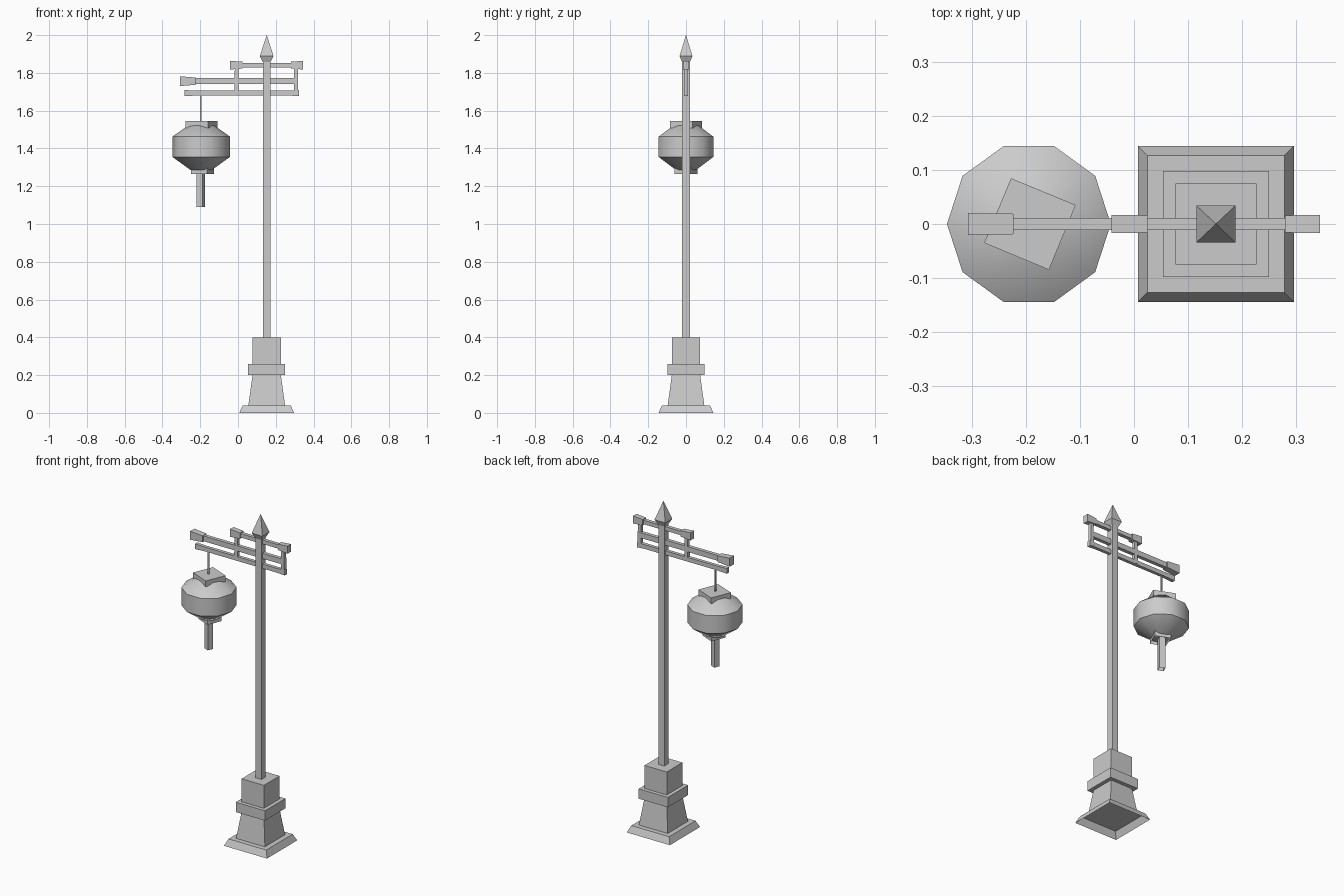
import bpy, bmesh, math
from mathutils import Matrix, Vector

if "Cube" in bpy.data.objects:
    bpy.data.objects.remove(bpy.data.objects["Cube"], do_unlink=True)

metal = bpy.data.materials.new("plain grey")
metal.use_nodes = True
GREY = (0.6, 0.6, 0.6, 1)
metal.diffuse_color = GREY
metal.node_tree.nodes["Principled BSDF"].inputs["Base Color"].default_value = GREY

POLE_X = 0.152
LAMP_X = -0.195
TURN = math.radians(-22.5)


def loft(name, sections, x=0, z=0, axis="z", sides=4, turn=0, open_start=False):
    """Stack sections (position, half width, half depth) along z or x."""
    bm = bmesh.new()
    rings = []
    for t, a, b in sections:
        if sides == 4:
            pts = [(a, b), (-a, b), (-a, -b), (a, -b)]
        else:
            angles = [math.tau * i / sides for i in range(sides)]
            pts = [(a * math.cos(k), b * math.sin(k)) for k in angles]
        rings.append([bm.verts.new((p, q, t) if axis == "z" else (t, p, q))
                      for p, q in pts])
    for low, high in zip(rings, rings[1:]):
        for i in range(sides):
            j = (i + 1) % sides
            bm.faces.new((low[i], low[j], high[j], high[i]))
    if not open_start:
        bm.faces.new(rings[0][::-1])
    bm.faces.new(rings[-1])
    bmesh.ops.remove_doubles(bm, verts=bm.verts, dist=0.00001)
    bmesh.ops.rotate(bm, verts=bm.verts, matrix=Matrix.Rotation(turn, 3, "Z"))
    bmesh.ops.translate(bm, verts=bm.verts, vec=Vector((x, 0, z)))
    mesh = bpy.data.meshes.new(name)
    bm.to_mesh(mesh)
    bm.free()
    mesh.materials.append(metal)
    obj = bpy.data.objects.new(name, mesh)
    bpy.context.collection.objects.link(obj)
    return obj


def square(name, z0, half0, z1, half1, x=POLE_X, **options):
    return loft(name, [(z0, half0, half0), (z1, half1, half1)], x=x, **options)


# Stepped pedestal and pole
square("base_foot", 0, 0.145, 0.04, 0.127, open_start=True)
square("base_plinth", 0.04, 0.097, 0.2, 0.075)
square("base_collar", 0.2, 0.098, 0.26, 0.098)
square("base_block", 0.26, 0.075, 0.4, 0.075)
square("pole", 0.4, 0.02, 1.87, 0.02)

# Pointed finial
loft("finial", [(1.857, 0.02, 0.02), (1.889, 0.036, 0.034),
                (2.0, 0.0005, 0.0005)], x=POLE_X)

# Horizontal rails
loft("upper_rail", [(-0.03, 0.011, 0.012), (0.335, 0.011, 0.012)], z=1.841, axis="x")
loft("middle_rail", [(-0.29, 0.011, 0.016), (0.31, 0.011, 0.016)], z=1.756, axis="x")
loft("lower_rail", [(-0.282, 0.011, 0.016), (-0.22, 0.01, 0.013),
                    (0.27, 0.01, 0.013), (0.322, 0.011, 0.016)], z=1.693, axis="x")

# Flared rail ends
loft("upper_end_right", [(-0.042, 0.017, 0.023), (0.025, 0.016, 0.018)], z=1.841, axis="x")
loft("upper_end_left", [(0.28, 0.016, 0.018), (0.345, 0.017, 0.023)], z=1.841, axis="x")
loft("middle_end", [(-0.308, 0.02, 0.026), (-0.224, 0.019, 0.019)], z=1.756, axis="x")

# Upright ties between the rails
for side, x in (("right", -0.007), ("left", 0.307)):
    square(f"tie_{side}", 1.685, 0.011, 1.845, 0.01, x=x)

# Hanging lantern
square("hanging_cord", 1.52, 0.004, 1.69, 0.004, x=-0.197)
body = loft("lantern_body", [(1.285, 0.055, 0.055), (1.355, 0.152, 0.152),
                             (1.463, 0.152, 0.152), (1.522, 0.068, 0.068)],
            x=LAMP_X, sides=10)
square("lantern_cap", 1.508, 0.065, 1.544, 0.065, x=-0.193, turn=TURN)
square("lantern_bottom_cap", 1.266, 0.046, 1.302, 0.046, x=-0.188, turn=TURN, open_start=True)
square("tassel", 1.09, 0.017, 1.29, 0.017, x=-0.197, turn=TURN, open_start=True)

# Round the lantern while keeping its rims crisp
bpy.ops.object.select_all(action="DESELECT")
body.select_set(True)
bpy.context.view_layer.objects.active = body
bpy.ops.object.shade_smooth_by_angle(angle=math.radians(38))
